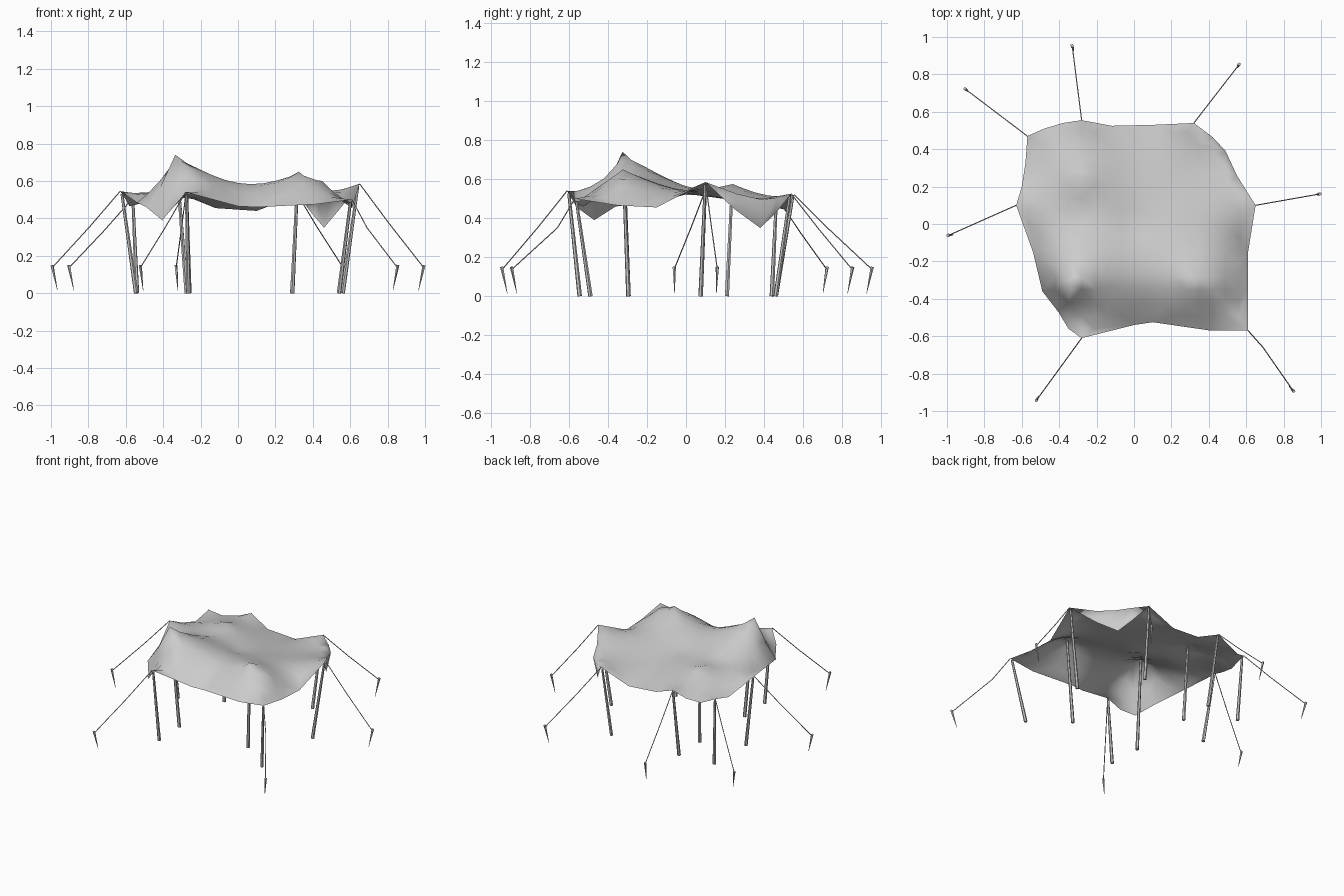
import bpy, bmesh, math
from mathutils import Vector
from mathutils.geometry import delaunay_2d_cdt

if "Cube" in bpy.data.objects:
    bpy.data.objects.remove(bpy.data.objects["Cube"])

# Canopy outline (clockwise from the back left corner)
RIM = [(-.57, .47, .50), (-.48, .51, .465), (-.38, .54, .48), (-.28, .555, .52),
       (-.12, .525, .455), (.1, .53, .44), (.32, .54, .525), (.42, .465, .505),
       (.49, .39, .495), (.55, .26, .525), (.65, .10, .585), (.61, -.15, .455),
       (.61, -.35, .465), (.61, -.57, .50), (.41, -.57, .475), (.1, -.525, .46), (0, -.54, .465),
       (-.28, -.61, .54), (-.35, -.56, .455), (-.405, -.47, .39), (-.49, -.36, .46),
       (-.54, -.15, .485), (-.63, .10, .545), (-.60, .2, .50), (-.58, .33, .465)]
# Hanging flap below outline points 6..10
FLAP = [(.40, .455, .42), (.46, .38, .35), (.54, .25, .445)]
# Interior heights: three pole peaks first, then cloth between them
PEAKS = [(-.335, -.325, .74), (.325, -.325, .65), (-.28, .24, .575)]
CLOTH = [(-.13, -.33, .62), (0, -.33, .58), (.12, -.33, .577), (-.33, -.1, .60),
         (-.3, .06, .54), (0, 0, .52), (.3, -.1, .56), (.45, .05, .545),
         (.2, .2, .50), (0, .3, .485), (.38, .3, .505), (.45, -.33, .60)]
# Outline corner -> rope peg position, and feet of all poles
PEGS = {0: (-.90, .72), 3: (-.33, .95), 6: (.56, .85), 10: (.99, .16),
        13: (.85, -.89), 17: (-.52, -.94), 22: (-.99, -.06)}
FEET = [(-.54, .44), (-.265, .46), (.29, .46), (.56, .075), (.54, -.49), (-.265, -.545),
        (-.545, .075), (-.275, -.295), (.29, -.295), (-.26, .21)]


def solve(a, b):
    n = len(b)
    m = [row[:] + [b[i]] for i, row in enumerate(a)]
    for c in range(n):
        p = max(range(c, n), key=lambda r: abs(m[r][c]))
        m[c], m[p] = m[p], m[c]
        for r in range(c + 1, n):
            f = m[r][c] / m[c][c]
            for k in range(c, n + 1):
                m[r][k] -= f * m[c][k]
    x = [0] * n
    for r in reversed(range(n)):
        x[r] = (m[r][n] - sum(m[r][k] * x[k] for k in range(r + 1, n))) / m[r][r]
    return x


# Stretched cloth height through all control points
ctrl = RIM + PEAKS + CLOTH
weights = solve([[math.dist(p[:2], q[:2]) for q in ctrl] for p in ctrl],
                [p[2] - .5 for p in ctrl])


def height(x, y):
    return .5 + sum(w * math.dist((x, y), p[:2]) for w, p in zip(weights, ctrl))


def rim_distance(p):
    best = 9
    for a, b in zip(RIM, RIM[1:] + RIM[:1]):
        a, b = Vector(a[:2]), Vector(b[:2])
        t = max(0, min(1, (p - a).dot(b - a) / (b - a).length_squared))
        best = min(best, (p - a.lerp(b, t)).length)
    return best


def add_object(name, bm, smooth):
    mesh = bpy.data.meshes.new(name)
    bm.to_mesh(mesh)
    bm.free()
    obj = bpy.data.objects.new(name, mesh)
    bpy.context.collection.objects.link(obj)
    for poly in mesh.polygons:
        poly.use_smooth = smooth
    return obj


def rod(name, start, end, r1, r2, sides=6):
    start, end = Vector(start), Vector(end)
    bm = bmesh.new()
    d = end - start
    bmesh.ops.create_cone(bm, cap_ends=True, segments=sides, radius1=r1, radius2=r2, depth=d.length)
    rot = d.to_track_quat('Z', 'Y').to_matrix()
    for v in bm.verts:
        v.co = rot @ v.co + (start + end) / 2
    return add_object(name, bm, False)


# Canopy
n = len(RIM)
pts = [Vector(p[:2]) for p in reversed(RIM)] + [Vector(p[:2]) for p in PEAKS + CLOTH]
fixed = list(pts)
for i in range(-9, 10):
    for j in range(-9, 10):
        p = Vector((i * .07, j * .07))
        if rim_distance(p) > .03 and min((p - q).length for q in fixed) > .035:
            pts.append(p)
verts, _, faces, *_ = delaunay_2d_cdt(pts, [(i, (i + 1) % n) for i in range(n)], [], 1, 1e-5)
bm = bmesh.new()
bv = [bm.verts.new((v.x, v.y, height(v.x, v.y))) for v in verts]
for f in faces:
    bm.faces.new([bv[i] for i in f])
bmesh.ops.delete(bm, geom=[v for v in bm.verts if not v.link_faces], context='VERTS')
bm.normal_update()
for f in bm.faces:
    if f.normal.z < 0:
        f.normal_flip()

# Flap hanging from the outline between two corners
top = [min(bm.verts, key=lambda v: (v.co - Vector(RIM[i])).length) for i in range(6, 11)]
low = [top[0]] + [bm.verts.new(p) for p in FLAP] + [top[4]]
for k in range(4):
    quad = [top[k], top[k + 1], low[k + 1], low[k]]
    bm.faces.new(list(dict.fromkeys(quad)))
add_object("canopy", bm, True)

# Poles lean slightly inward towards the ground
for k, (tip, foot) in enumerate(zip([RIM[i] for i in PEGS] + PEAKS, FEET)):
    x, y, z = tip
    rod(f"pole_{k + 1}", (*foot, 0), (x * .985, y * .985, z - .014), .012, .008)

# Guy ropes and ground pegs
for k, (i, (px, py)) in enumerate(PEGS.items()):
    a, b = Vector(RIM[i]), Vector((px, py, .14))
    mid = a.lerp(b, .45) - Vector((0, 0, .006))
    if i == 13:  # slack rope at the front right
        mid = Vector((.69, -.66, .35))
    rod(f"rope_{k + 1}_upper", a, mid, .003, .003, 5)
    rod(f"rope_{k + 1}_lower", mid, b, .003, .003, 5)
    rod(f"peg_{k + 1}", (px * .975, py * .975, .015), (px * 1.005, py * 1.005, .15), .001, .009, 5)
